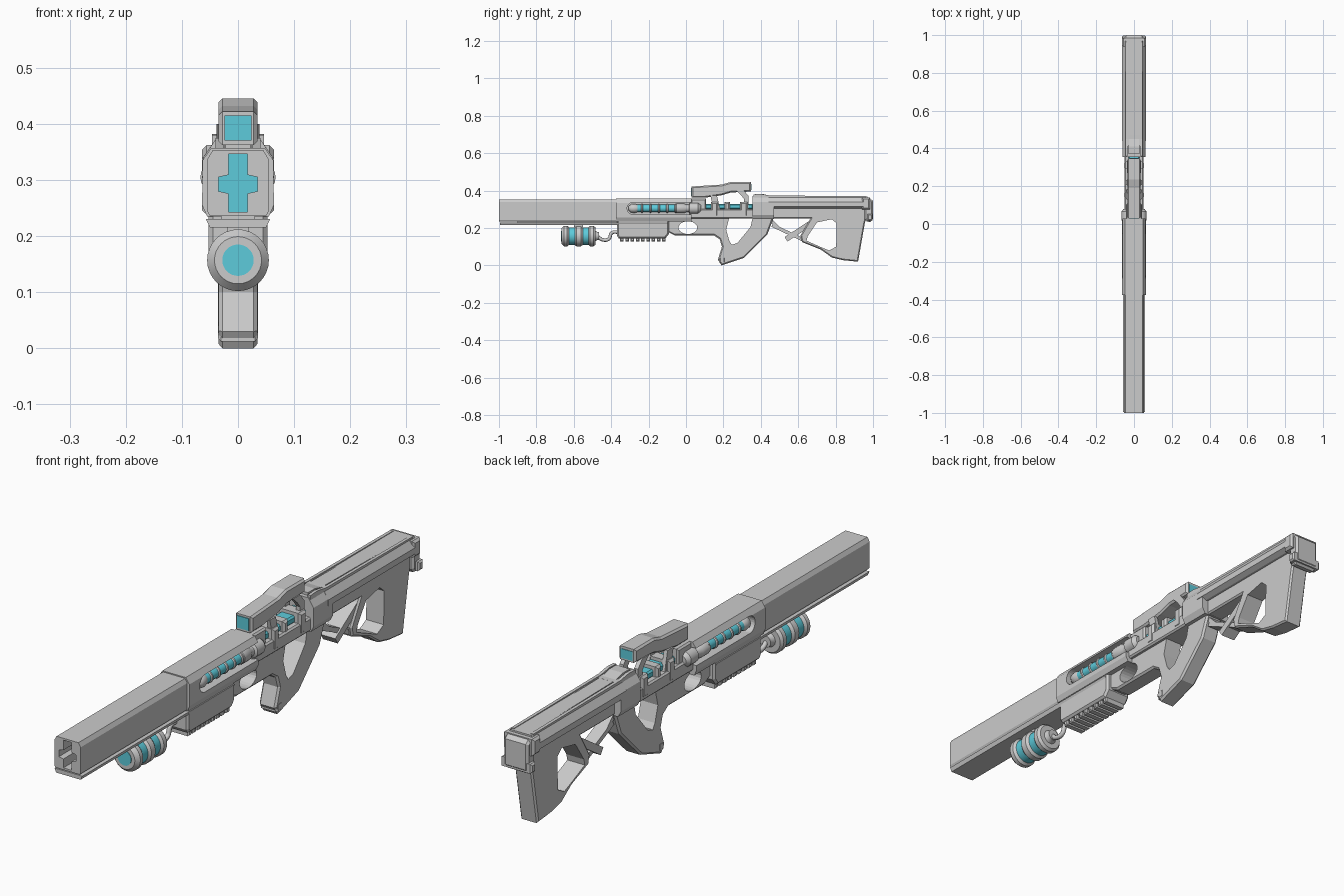
import bpy, bmesh, math
from mathutils import Vector

if "Cube" in bpy.data.objects:
    bpy.data.objects.remove(bpy.data.objects["Cube"])

cyan = bpy.data.materials.new("glow_cyan")
cyan.diffuse_color = (0.11, 0.60, 0.71, 1)
cyan.use_nodes = True
cyan.node_tree.nodes["Principled BSDF"].inputs["Base Color"].default_value = cyan.diffuse_color


def prism(name, pts, axis, a, b, bevel=0.0, mat=None):
    """Extrude a 2D outline along axis 'x' (pts = y,z) or 'y' (pts = x,z)."""
    bm = bmesh.new()
    mk = (lambda p, t: (t, p[0], p[1])) if axis == 'x' else (lambda p, t: (p[0], t, p[1]))
    lo = [bm.verts.new(mk(p, a)) for p in pts]
    hi = [bm.verts.new(mk(p, b)) for p in pts]
    n = len(pts)
    bm.faces.new(lo)
    bm.faces.new(hi[::-1])
    for i in range(n):
        bm.faces.new((lo[i], hi[i], hi[(i + 1) % n], lo[(i + 1) % n]))
    bmesh.ops.recalc_face_normals(bm, faces=bm.faces)
    if bevel:
        rim = [e for f in bm.faces if len(f.verts) == n and n > 4 or abs(f.normal['xy'.index(axis)]) > 0.9
               for e in f.edges]
        bmesh.ops.bevel(bm, geom=list(set(rim)), offset=bevel, segments=1, affect='EDGES')
    return finish(name, bm, mat)


def finish(name, bm, mat=None, smooth=False):
    me = bpy.data.meshes.new(name)
    bm.to_mesh(me)
    bm.free()
    ob = bpy.data.objects.new(name, me)
    bpy.context.collection.objects.link(ob)
    if mat:
        me.materials.append(mat)
    if smooth:
        bpy.ops.object.select_all(action='DESELECT')
        ob.select_set(True)
        bpy.context.view_layer.objects.active = ob
        bpy.ops.object.shade_smooth_by_angle(angle=math.radians(35))
    return ob


def box(name, hw, y0, y1, z0, z1, bevel=0.0, mat=None):
    return prism(name, [(y0, z0), (y1, z0), (y1, z1), (y0, z1)], 'x', -hw, hw, bevel, mat)


def sym(half):
    """Close a half outline (top to bottom, x > 0) by mirroring it."""
    return half + [(-x, z) for x, z in reversed(half)]


def oval(y0, y1, z0, z1, n=24, p=1.0):
    cy, cz, ry, rz = (y0 + y1) / 2, (z0 + z1) / 2, (y1 - y0) / 2, (z1 - z0) / 2
    if p == 0:  # capsule shape
        s = ry - rz
        return [(cy + math.copysign(s, math.cos(t)) + rz * math.cos(t), cz + rz * math.sin(t))
                for t in (2 * math.pi * (i + .5) / n for i in range(n))]
    return [(cy + ry * math.cos(2 * math.pi * i / n), cz + rz * math.sin(2 * math.pi * i / n)) for i in range(n)]


def lathe(name, prof, x, z, mat=None, n=32):
    """Revolve (y, radius) points about an axis parallel to y."""
    bm = bmesh.new()
    rings = [[bm.verts.new((x + r * math.cos(2 * math.pi * i / n), y, z + r * math.sin(2 * math.pi * i / n)))
              for i in range(n)] for y, r in prof]
    for a, b in zip(rings, rings[1:]):
        for i in range(n):
            bm.faces.new((a[i], b[i], b[(i + 1) % n], a[(i + 1) % n]))
    bm.faces.new(rings[0])
    bm.faces.new(rings[-1])
    bmesh.ops.recalc_face_normals(bm, faces=bm.faces)
    return finish(name, bm, mat, True)


def cut(ob, *cutters):
    bpy.context.view_layer.objects.active = ob
    for c in cutters:
        m = ob.modifiers.new("cut", 'BOOLEAN')
        m.operation, m.solver, m.object = 'DIFFERENCE', 'EXACT', c
        bpy.ops.object.modifier_apply(modifier=m.name)
        bpy.data.objects.remove(c)


def bar(name, p, q, t, hw):
    """Straight strut between two (y,z) points."""
    p, q = Vector(p), Vector(q)
    d = (q - p).normalized() * t / 2
    nrm = Vector((-d.y, d.x))
    return prism(name, [p + nrm, q + nrm, q - nrm, p - nrm], 'x', -hw, hw)


def cross(name, y0, y1, mat=None):
    half = [(.017, .346), (.017, .309), (.035, .305), (.035, .28), (.017, .276), (.017, .243)]
    return prism(name, sym(half), 'y', y0, y1, 0, mat)


# Barrel with cross-shaped bore, and the thin rail under it
barrel = prism("barrel", sym([(.045, .353), (.054, .338), (.054, .243), (.05, .236)]), 'y', -1, -.34)
cut(barrel, cross("bore_cutter", -1.1, -.45))
cross("bore_glow", -.455, -.45, cyan)
prism("under_rail", sym([(.057, .23), (.05, .215)]), 'y', -.995, -.1)
box("rail_spine", .03, -.9, -.1, .225, .24)

# Receiver with a recessed slot on each side
receiver = prism("receiver", sym([(.048, .357), (.063, .335), (.064, .255), (.055, .235)]), 'y', -.375, .03)
slot = oval(-.315, .09, .273, .337, 24, 0)
cut(receiver, prism("slot_cutter_r", slot, 'x', .03, .1), prism("slot_cutter_l", slot, 'x', -.1, -.03))
for s, side in ((1, "right"), (-1, "left")):
    x = s * .038
    lathe("energy_tube_" + side, [(-.28, .02), (-.02, .02)], x, .305, cyan, 20)
    for i in range(5):
        y = -.235 + i * .045
        lathe(f"tube_ring_{side}_{i}", [(y - .006, .02), (y - .003, .024), (y + .003, .024), (y + .006, .02)],
              x, .305, None, 20)
    lathe("tube_front_cap_" + side, [(-.308, .01), (-.295, .022), (-.275, .025), (-.26, .02)], x, .305, None, 20)
    lathe("tube_rear_cap_" + side, [(-.06, .018), (-.05, .026), (-.01, .026), (0, .02), (.015, .02),
                                    (.02, .029), (.065, .029), (.08, .018)], x, .305, None, 20)

# Ribbed foregrip
prism("foregrip", [(-.37, .25), (-.37, .16), (-.36, .145), (-.11, .145), (-.09, .17), (-.09, .25)],
      'x', -.053, .053, .008)
for i in range(9):
    box(f"foregrip_rib_{i}", .044, -.352 + i * .028, -.333 + i * .028, .128, .16, .004)

# Lower frame and pistol grip with its openings
frame = prism("frame_and_grip", [(-.1, .26), (-.1, .18), (-.06, .16), (.15, .16), (.18, .14), (.192, .1), (.17, .03),
                                 (.19, 0), (.31, .04), (.435, .165), (.47, .26)], 'x', -.035, .035, .007)
cut(frame, prism("oval_cutter", oval(-.04, .06, .168, .236), 'x', -.1, .1),
    prism("guard_cutter", [(.23, .25), (.355, .25), (.345, .205), (.275, .12), (.245, .11), (.232, .13), (.215, .19)],
          'x', -.1, .1))
box("grip_foot", .036, .178, .21, .012, .045, .006)

# Open core with glowing cell and clamps, between receiver and stock
box("core_bed", .05, .02, .37, .25, .302, .006)
box("core_front_mount", .042, .025, .108, .29, .357, .006)
box("core_cell", .03, .1, .36, .3, .328, .006, cyan)
for i, (a, b) in enumerate(((.135, .172), (.205, .235), (.29, .33))):
    box(f"core_clamp_{i}", .052 if i != 1 else .045, a, b, .26, .34, .008)
for s in (1, -1):
    n = "right" if s > 0 else "left"
    prism("clamp_strap_" + n, [(.27, .4), (.31, .4), (.335, .37), (.335, .3), (.31, .3), (.31, .355), (.295, .375)],
          'x', s * .022, s * .038)
    prism("scope_strut_" + n, [(.13, .375), (.165, .375), (.185, .29), (.15, .29)], 'x', s * .025, s * .04)

# Scope with cyan panes
prism("scope_body", [(.03, .362), (.03, .422), (.19, .432), (.235, .445), (.347, .445), (.347, .395), (.24, .39),
                     (.19, .375), (.1, .362)], 'x', -.035, .035, .007)
box("scope_front_lens", .024, .027, .04, .37, .415, 0, cyan)
box("scope_rear_lens", .024, .34, .349, .402, .436, 0, cyan)

# Rear block, stock top and shoulder panels
prism("rear_block", sym([(.04, .372), (.062, .34), (.062, .27), (.05, .248)]), 'y', .355, .47)
prism("stock_top", [(.37, .35), (.37, .382), (.41, .382), (.45, .372), (.97, .366), (.97, .32)], 'x', -.028, .028)
prism("stock_shoulder", sym([(.043, .368), (.064, .338), (.064, .315), (.045, .305)]), 'y', .44, .97)
for s in (1, -1):
    prism("top_ridge_" + ("right" if s > 0 else "left"),
          [(.36, .36), (.36, .38), (.4, .382), (.45, .374), (.96, .37), (.96, .355)], 'x', s * .034, s * .046)

# Stock body with thumb opening and struts
stock = prism("stock_body", [(.45, .25), (.45, .325), (.98, .325), (.955, .22), (.92, .02), (.84, .028), (.78, .042),
                             (.72, .085), (.62, .125), (.612, .16), (.665, .25)], 'x', -.036, .036, .006)
cut(stock, prism("thumb_cutter", [(.65, .155), (.70, .23), (.78, .247), (.805, .225), (.803, .1), (.765, .08),
                                  (.74, .09), (.645, .132)], 'x', -.1, .1))
bar("stock_lower_strut", (.46, .215), (.63, .135), .018, .024)
bar("stock_cross_strut", (.535, .14), (.68, .235), .028, .03)
bar("stock_upper_strut", (.45, .245), (.5, .195), .016, .024)

# Butt plate
prism("butt_plate", [(.955, .25), (.955, .362), (.985, .358), (1, .345), (1, .25), (.985, .232), (.965, .235)],
      'x', -.05, .05, .008)
box("butt_collar", .064, .94, .985, .3, .362, .008)
box("butt_hook", .064, .97, .998, .24, .275, .006)

# Hanging canister: grey shells, cyan core and lens
lathe("canister_core", [(-.65, .047), (-.5, .047)], 0, .157, cyan)
for i, (a, b) in enumerate(((-.665, -.625), (-.6, -.552), (-.527, -.485))):
    lathe(f"canister_shell_{i}", [(a, .042), (a + .014, .055), (b - .01, .055), (b, .047)], 0, .157)
lathe("canister_lens", [(-.667, .028), (-.66, .028)], 0, .157, cyan)
lathe("canister_nozzle", [(-.49, .03), (-.475, .022), (-.465, .022)], 0, .157)
box("canister_hanger", .02, -.6, -.55, .205, .222)

# Feed hose from canister to foregrip
cu = bpy.data.curves.new("feed_hose", 'CURVE')
cu.dimensions, cu.bevel_depth, cu.bevel_resolution = '3D', .009, 2
sp = cu.splines.new('BEZIER')
path = [(-.475, .157), (-.445, .137), (-.415, .14), (-.395, .175), (-.36, .178)]
sp.bezier_points.add(len(path) - 1)
for bp, (y, z) in zip(sp.bezier_points, path):
    bp.co = (0, y, z)
    bp.handle_left_type = bp.handle_right_type = 'AUTO'
bpy.context.collection.objects.link(bpy.data.objects.new("feed_hose", cu))
